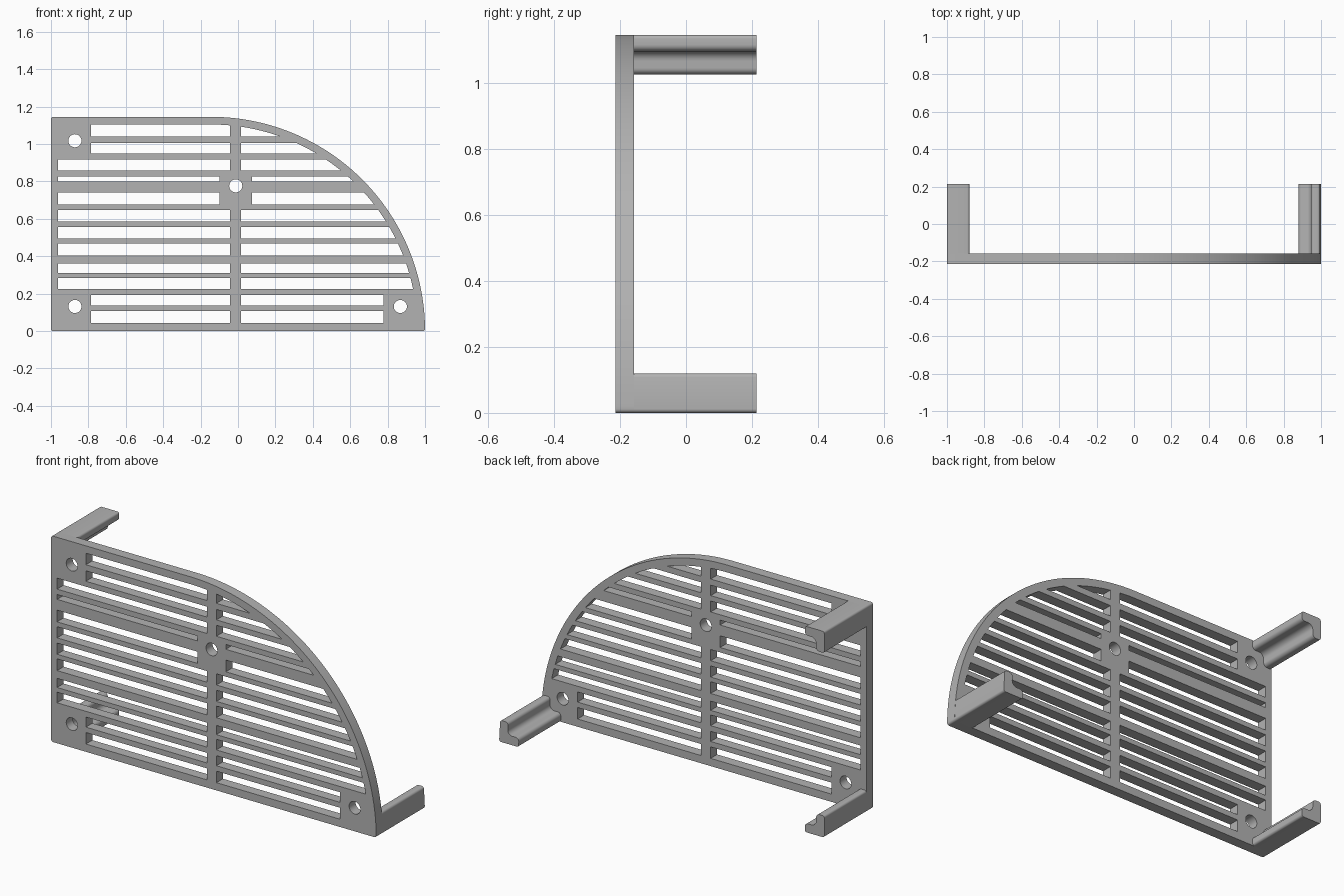
import bpy, bmesh
from math import sin, cos, asin, acos, sqrt, pi
from mathutils import Vector, Matrix

if "Cube" in bpy.data.objects:
    bpy.data.objects.remove(bpy.data.objects["Cube"], do_unlink=True)

FRONT, BACK, LEG_END = -0.214, -0.157, 0.213
CX, R_OUT, R_IN, TOP = -0.145, 1.145, 1.104, 1.145

grey = bpy.data.materials.new("grey_plastic")
grey.use_nodes = True
grey.diffuse_color = (0.45, 0.45, 0.45, 1)
grey.node_tree.nodes["Principled BSDF"].inputs["Base Color"].default_value = (0.45, 0.45, 0.45, 1)


def arc(cx, cz, r, a0, a1, n):
    return [(cx + r * cos(a0 + (a1 - a0) * i / n), cz + r * sin(a0 + (a1 - a0) * i / n))
            for i in range(n + 1)]


def rounded(corners, n=6):
    """Polygon of (x, z, radius) corners, each square corner turned into an arc."""
    out = []
    for i, (x, z, r) in enumerate(corners):
        p = Vector((x, z))
        a = (Vector(corners[i - 1][:2]) - p).normalized() * r
        b = (Vector(corners[(i + 1) % len(corners)][:2]) - p).normalized() * r
        if r == 0:
            out.append((x, z))
            continue
        for k in range(n + 1):
            t = pi / 2 * k / n
            out.append(tuple(p + a * (1 - sin(t)) + b * (1 - cos(t))))
    return out


def extrude_loops(name, loops, y0, y1):
    """Filled outline with holes, drawn in x and z and extruded along y."""
    curve = bpy.data.curves.new(name + "_outline", "CURVE")
    curve.dimensions, curve.fill_mode = "2D", "BOTH"
    curve.extrude = (y1 - y0) / 2
    for loop in loops:
        spline = curve.splines.new("POLY")
        spline.points.add(len(loop) - 1)
        for point, (x, z) in zip(spline.points, loop):
            point.co = (x, z, 0, 1)
        spline.use_cyclic_u = True
    helper = bpy.data.objects.new(name + "_helper", curve)
    bpy.context.collection.objects.link(helper)
    mesh = bpy.data.meshes.new_from_object(
        helper.evaluated_get(bpy.context.evaluated_depsgraph_get()))
    bpy.data.objects.remove(helper, do_unlink=True)
    mesh.transform(Matrix.Translation((0, (y0 + y1) / 2, 0)) @ Matrix.Rotation(pi / 2, 4, "X"))
    bm = bmesh.new()
    bm.from_mesh(mesh)
    bmesh.ops.remove_doubles(bm, verts=bm.verts, dist=0.0002)
    bmesh.ops.recalc_face_normals(bm, faces=bm.faces)
    bm.to_mesh(mesh)
    bm.free()
    mesh.name = name
    mesh.materials.clear()
    mesh.materials.append(grey)
    obj = bpy.data.objects.new(name, mesh)
    bpy.context.collection.objects.link(obj)
    bpy.ops.object.select_all(action="DESELECT")
    obj.select_set(True)
    bpy.context.view_layer.objects.active = obj
    bpy.ops.object.shade_smooth_by_angle(angle=pi / 6)
    return obj


def slot(x0, x1, z0, z1):
    """Rectangular slot, trimmed by the inner edge of the curved rim."""
    z1 = min(z1, R_IN)
    low, side = asin(z0 / R_IN), acos(min(1, (x1 - CX) / R_IN))
    high, near = asin(z1 / R_IN), acos(max(-1, (x0 - CX) / R_IN))
    a0, a1 = max(low, side), min(high, near)
    pts = [(x0, z0)]
    if side > low:
        pts.append((x1, z0))
    pts += arc(CX, 0, R_IN, a0, a1, 8) if a0 < a1 else [(x1, z1)]
    if high < near:
        pts.append((x0, z1))
    return pts


# Plate outline: square left corners, quarter-round right side
outline = rounded([(CX, TOP, 0), (-1, TOP, 0.012), (-1, 0, 0.012), (1, 0, 0.012), (1, 0.02, 0)])
outline += arc(CX, 0, R_OUT, 0.025, pi / 2 - 0.01, 72)

# Slot rows, listed top to bottom
rows = [(1.04, 1.108), (0.948, 1.006), (0.857, 0.918), (0.8, 0.827), (0.675, 0.74),
        (0.586, 0.648), (0.495, 0.557), (0.404, 0.469), (0.31, 0.361), (0.225, 0.284),
        (0.137, 0.193), (0.043, 0.107)]
loops = [outline]
for i, (z0, z1) in enumerate(rows):
    by_boss = i in (3, 4)
    by_corner = i in (0, 1, 10, 11)
    loops.append(slot(-0.786 if by_corner else -0.963, -0.1 if by_boss else -0.042, z0, z1))
    loops.append(slot(0.075 if by_boss else 0.017, 0.777 if i > 9 else 1, z0, z1))

# Screw holes
for x, z in [(-0.872, 1.017), (-0.872, 0.131), (0.868, 0.131), (-0.012, 0.776)]:
    loops.append(arc(x, z, 0.035, 0, 2 * pi * 31 / 32, 31))
extrude_loops("grille_plate", loops, FRONT, BACK)

# Angle-section legs behind three corners
L, T = 0.12, 0.05
section = rounded([(0, 0, 0.012), (L, 0, 0.012), (L, T, 0.02), (T, T, 0.03),
                   (T, L, 0.02), (0, L, 0.012)])
extrude_loops("top_right_leg", [[(u - 1, TOP - v) for u, v in section]], BACK, LEG_END)
extrude_loops("bottom_right_leg", [[(u - 1, v) for u, v in section]], BACK, LEG_END)
extrude_loops("bottom_left_leg",
              [[(CX + sqrt(R_OUT ** 2 - v * v) - u, v) for u, v in section]], BACK, LEG_END)
